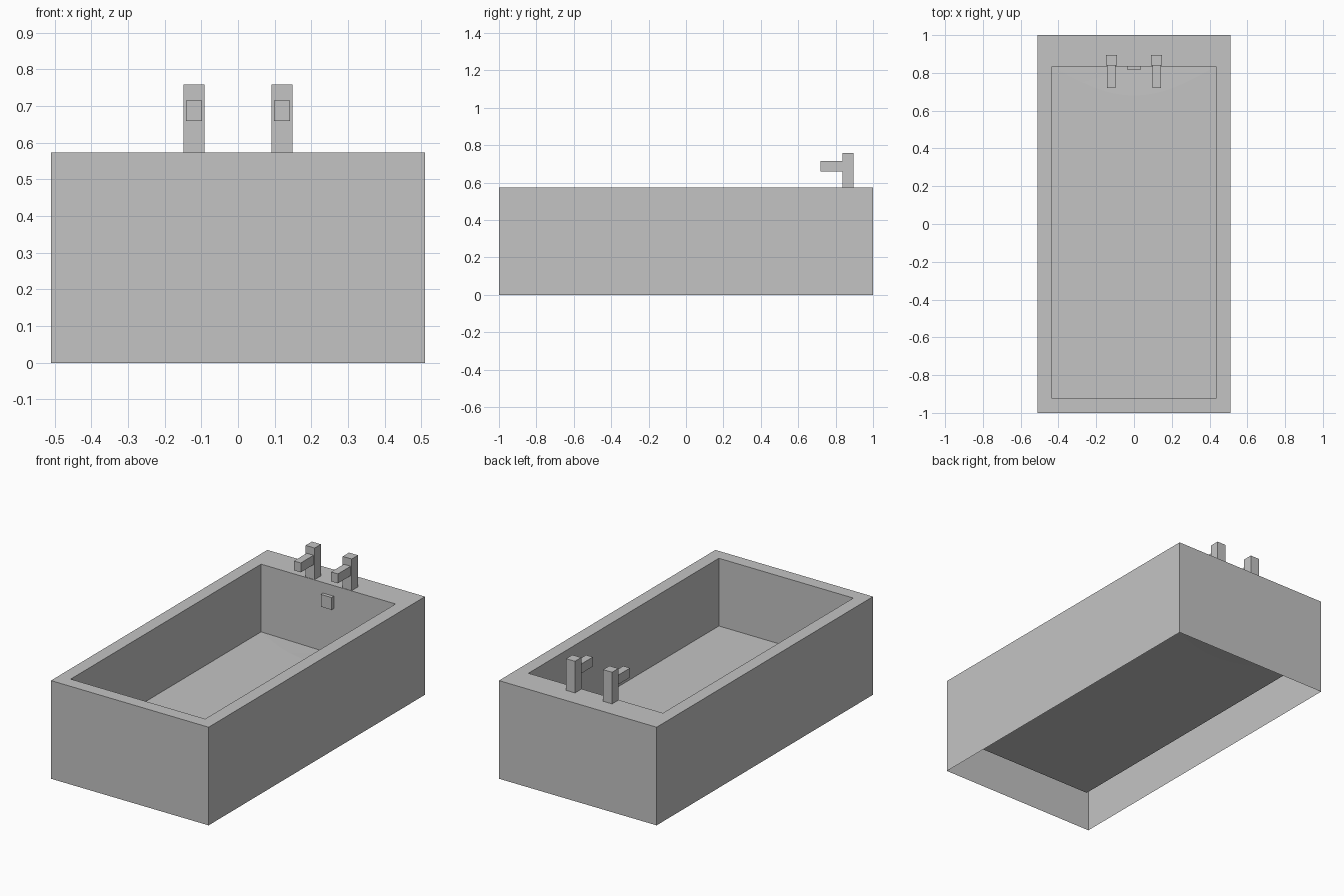
import bpy, bmesh, math

if "Cube" in bpy.data.objects:
    bpy.data.objects.remove(bpy.data.objects["Cube"], do_unlink=True)

# One plain grey for everything
grey = bpy.data.materials.new("plain_grey")
grey.use_nodes = True
COLOUR = (0.55, 0.55, 0.55, 1)
grey.diffuse_color = COLOUR
for node in grey.node_tree.nodes:
    if node.type == 'BSDF_PRINCIPLED':
        node.inputs["Base Color"].default_value = COLOUR

RIM, FLOOR, DIP = 0.574, 0.178, 0.006
HALF_W, HALF_L = 0.51, 1.0
IN_W, IN_FRONT, IN_BACK = 0.435, -0.925, 0.835


def finish(name, bm):
    mesh = bpy.data.meshes.new(name)
    bm.to_mesh(mesh)
    bm.free()
    mesh.materials.append(grey)
    obj = bpy.data.objects.new(name, mesh)
    bpy.context.collection.objects.link(obj)
    return obj


def box(name, x, y, z):
    """Box from (low, high) pairs on each axis."""
    bm = bmesh.new()
    bmesh.ops.create_cube(bm, size=1)
    for v in bm.verts:
        v.co = [r[0] if c < 0 else r[1] for c, r in zip(v.co, (x, y, z))]
    return finish(name, bm)


def ring(bm, w, front, back, z):
    """Four corners, counter-clockwise from front -x."""
    return [bm.verts.new((x, y, z)) for x, y in
            ((-w, front), (w, front), (w, back), (-w, back))]


# Tub: thin outer skirt open underneath, flat rim and sunken basin
bm = bmesh.new()
rings = [ring(bm, HALF_W, -HALF_L, HALF_L, 0),
         ring(bm, HALF_W, -HALF_L, HALF_L, RIM),
         ring(bm, IN_W, IN_FRONT, IN_BACK, RIM),
         ring(bm, IN_W, IN_FRONT, IN_BACK, FLOOR)]
drain = bm.verts.new((0, IN_BACK, FLOOR - DIP))
for low, high in zip(rings, rings[1:]):
    for i in range(4):
        j = (i + 1) % 4
        face = [low[i], low[j], high[j], high[i]]
        if high is rings[3] and i == 2:      # back wall follows the dip
            face.insert(3, drain)
        bm.faces.new(face)

# Basin floor with a shallow curved fall towards the back
front_l, front_r, back_r, back_l = rings[3]
STEPS = 16
arc = [back_r]
for k in range(1, STEPS):
    t = 1 - 2 * k / STEPS
    arc.append(bm.verts.new((t * IN_W, IN_BACK - 0.155 * math.cos(t * math.pi / 2), FLOOR)))
arc.append(back_l)
bm.faces.new([front_l, front_r] + arc)
for a, b in zip(arc, arc[1:]):
    bm.faces.new((a, drain, b))
finish("tub", bm)

# Pair of taps on the back rim
for side, cx in (("right", -0.12), ("left", 0.12)):
    box(side + "_tap_post", (cx - 0.029, cx + 0.029), (0.838, 0.896), (RIM, 0.759))
    box(side + "_tap_spout", (cx - 0.022, cx + 0.022), (0.72, 0.838), (0.66, 0.715))

# Overflow plate on the back wall of the basin
box("overflow_plate", (-0.035, 0.035), (0.815, IN_BACK), (0.44, 0.512))
